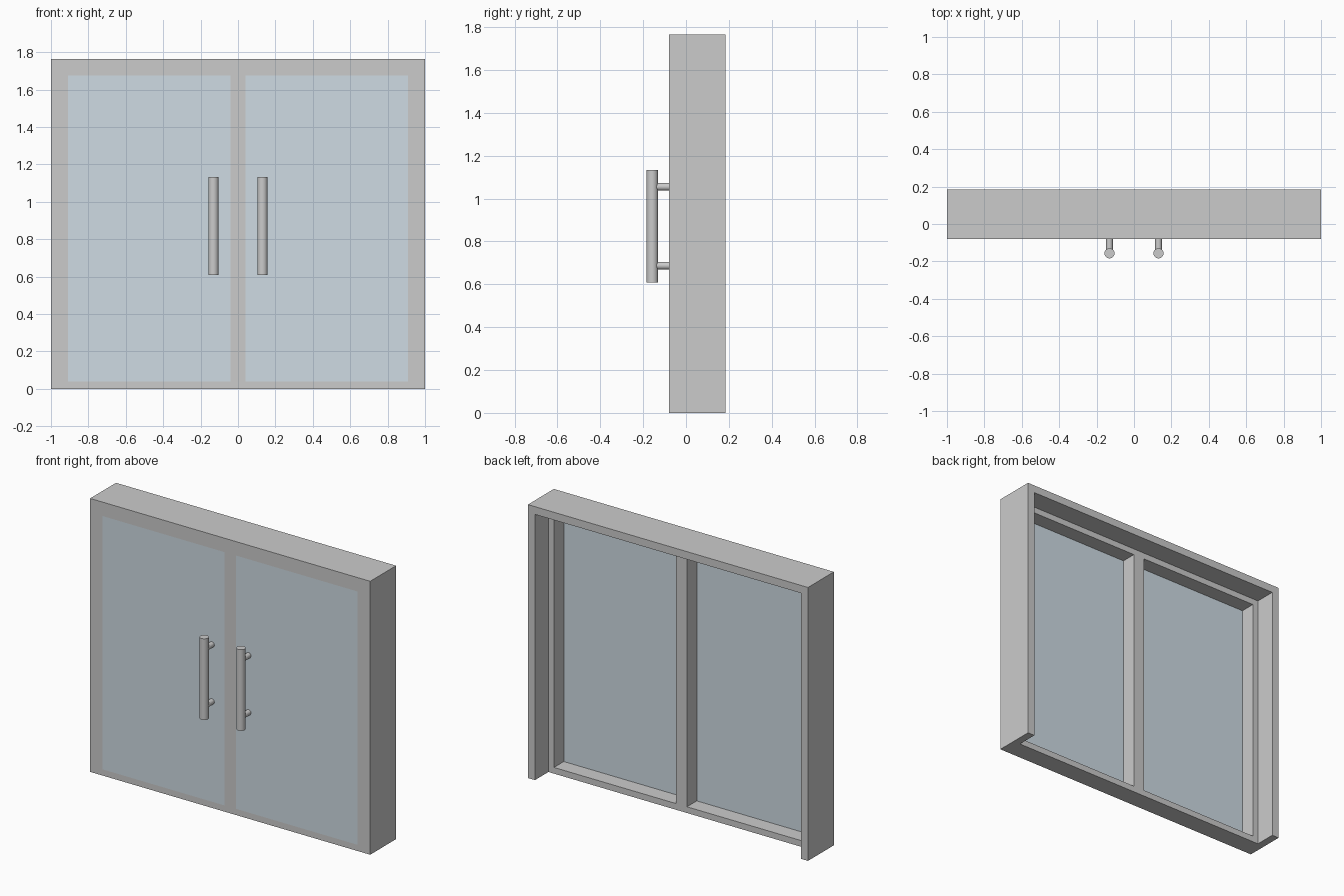
import bpy
from math import radians, pi

if "Cube" in bpy.data.objects:
    bpy.data.objects.remove(bpy.data.objects["Cube"])

H = 1.765                 # overall height
FRONT, BACK = -0.08, 0.184
DOOR_BACK = 0.047         # rear face of the door leaves
GLASS_BACK = -0.053
HANDLE_Y = -0.157


def box(name, x, y, z):
    """Box from (min, max) pairs."""
    bpy.ops.mesh.primitive_cube_add(
        size=1, location=[(a + b) / 2 for a, b in (x, y, z)])
    ob = bpy.context.object
    ob.name = name
    ob.scale = [b - a for a, b in (x, y, z)]
    bpy.ops.object.transform_apply(location=False, rotation=False, scale=True)
    return ob


def cut(target, cutter):
    """Subtract the cutter and remove it."""
    mod = target.modifiers.new("cut", 'BOOLEAN')
    mod.operation = 'DIFFERENCE'
    mod.solver = 'EXACT'
    mod.object = cutter
    bpy.context.view_layer.objects.active = target
    bpy.ops.object.modifier_apply(modifier=mod.name)
    bpy.data.objects.remove(cutter, do_unlink=True)


def rod(name, radius, length, loc, rot=(0, 0, 0)):
    bpy.ops.mesh.primitive_cylinder_add(
        vertices=32, radius=radius, depth=length, location=loc, rotation=rot)
    bpy.context.object.name = name
    bpy.ops.object.shade_smooth_by_angle(angle=radians(40))


glass = bpy.data.materials.new("glass")
glass.diffuse_color = (0.62, 0.71, 0.77, 1)
glass.use_nodes = True
glass.node_tree.nodes["Principled BSDF"].inputs["Base Color"].default_value = glass.diffuse_color

# Frame: solid block with a rear recess open at the floor
frame = box("door_frame", (-1, 1), (FRONT, BACK), (0, H))
cut(frame, box("recess", (-0.95, 0.95), (DOOR_BACK, BACK + 0.1), (-0.1, H - 0.05)))

for side, s in (("left", -1), ("right", 1)):
    # Door opening and the glass flush with the front
    xs = tuple(sorted((s * 0.04, s * 0.91)))
    cut(frame, box("opening", xs, (FRONT - 0.1, DOOR_BACK + 0.05), (0.04, 1.675)))
    pane = box(side + "_glass", xs, (FRONT, GLASS_BACK), (0.04, 1.675))
    pane.data.materials.append(glass)

    # Pull handle on two standoffs
    x = s * 0.131
    rod(side + "_handle", 0.027, 0.524, (x, HANDLE_Y, 0.871))
    for level, z in (("lower", 0.687), ("upper", 1.055)):
        rod(f"{side}_{level}_standoff", 0.018, FRONT - HANDLE_Y,
            (x, (FRONT + HANDLE_Y) / 2, z), (pi / 2, 0, 0))
